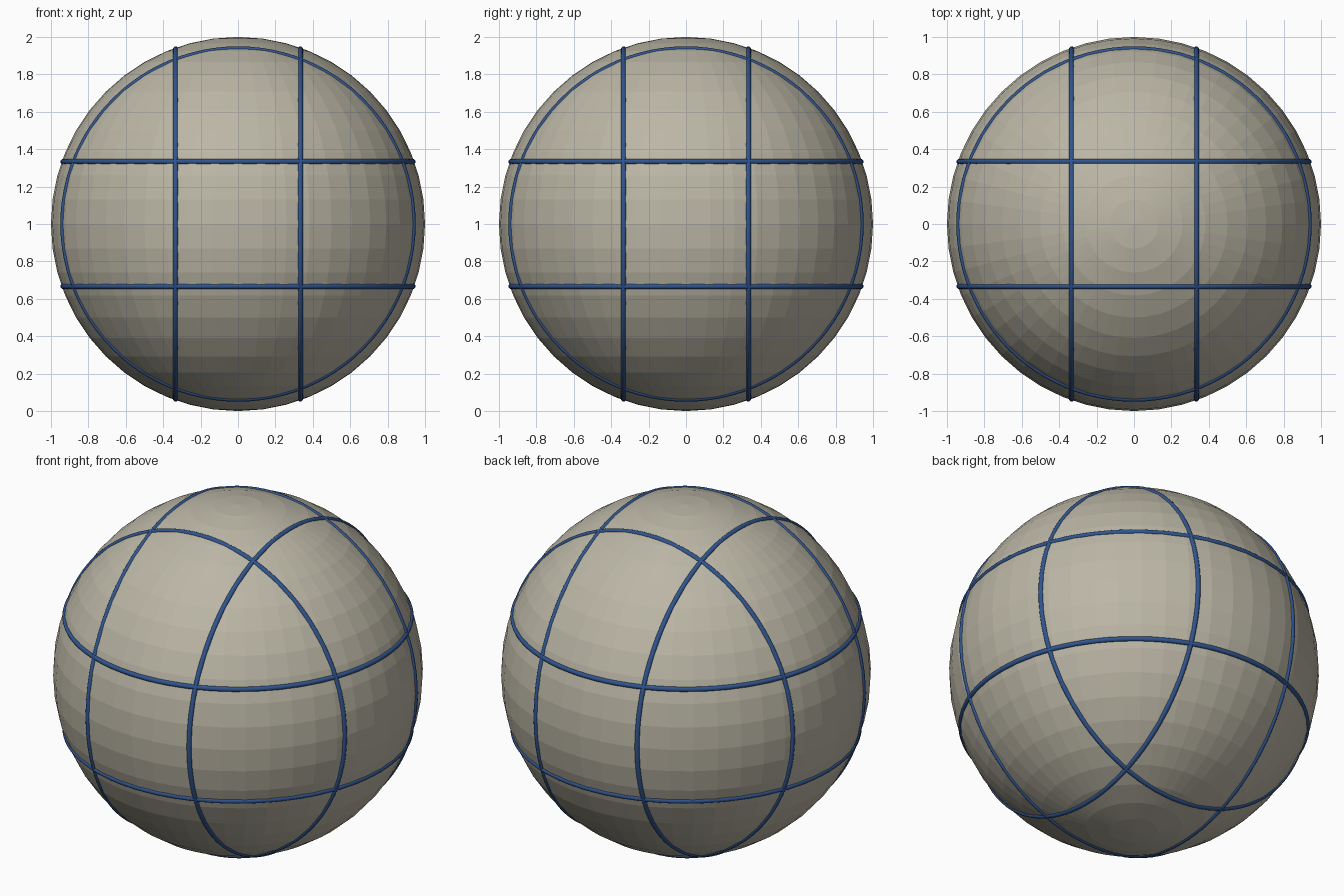
import bpy
from math import pi, sqrt

cube = bpy.data.objects.get("Cube")
if cube:
    bpy.data.objects.remove(cube, do_unlink=True)


def make_material(name, color):
    mat = bpy.data.materials.new(name)
    mat.use_nodes = True
    mat.diffuse_color = color
    mat.node_tree.nodes["Principled BSDF"].inputs["Base Color"].default_value = color
    return mat


stone = make_material("warm grey", (0.50, 0.47, 0.38, 1))
blue = make_material("deep blue", (0.03, 0.09, 0.27, 1))

RADIUS = 1.0
OFFSET = RADIUS / 3      # distance of each hoop's plane from the centre
TUBE = 0.014
HOOP = sqrt(RADIUS**2 - OFFSET**2) - TUBE / 2

# Faceted ball
bpy.ops.mesh.primitive_uv_sphere_add(segments=48, ring_count=24, radius=RADIUS,
                                     location=(0, 0, RADIUS))
ball = bpy.context.object
ball.name = "ball"
ball.data.materials.append(stone)
bpy.ops.object.shade_flat()

# A pair of hoops across each axis, partly sunk into the ball
turns = {"x": (0, pi / 2, 0), "y": (pi / 2, 0, 0), "z": (0, 0, 0)}
for i, (axis, turn) in enumerate(turns.items()):
    for side, word in ((-1, "negative"), (1, "positive")):
        place = [0, 0, RADIUS]
        place[i] += side * OFFSET
        bpy.ops.mesh.primitive_torus_add(major_segments=96, minor_segments=12,
                                         major_radius=HOOP, minor_radius=TUBE,
                                         location=place, rotation=turn)
        hoop = bpy.context.object
        hoop.name = f"{word}_{axis}_hoop"
        hoop.data.materials.append(blue)
        bpy.ops.object.shade_smooth()
